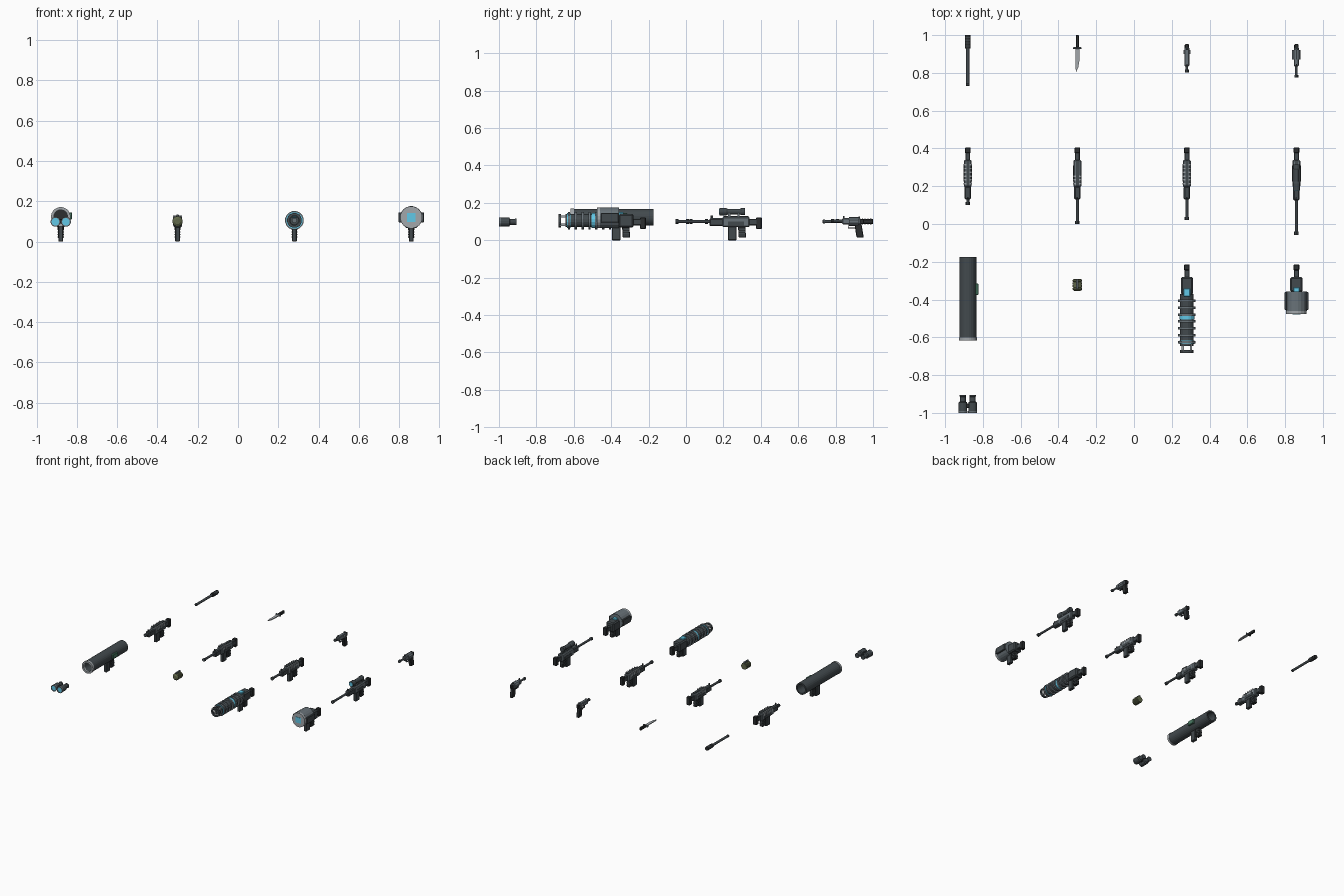
import bpy, bmesh, math

if "Cube" in bpy.data.objects:
    bpy.data.objects.remove(bpy.data.objects["Cube"])

def mat(name, r, g, b):
    m = bpy.data.materials.new(name)
    m.diffuse_color = (r, g, b, 1)
    m.use_nodes = True
    m.node_tree.nodes["Principled BSDF"].inputs["Base Color"].default_value = m.diffuse_color
    return m

DARK = mat("dark_metal", 0.055, 0.068, 0.075)
BLACK = mat("black_rubber", 0.025, 0.028, 0.03)
STEEL = mat("steel", 0.14, 0.17, 0.19)
PALE = mat("pale_steel", 0.36, 0.39, 0.41)
GLOW = mat("cyan_glow", 0.12, 0.58, 0.8)
OLIVE = mat("olive", 0.12, 0.14, 0.07)
GREEN = mat("green", 0.07, 0.2, 0.13)

def finish(name, bm, material):
    bmesh.ops.recalc_face_normals(bm, faces=bm.faces)
    me = bpy.data.meshes.new(name)
    bm.to_mesh(me)
    bm.free()
    me.materials.append(material)
    ob = bpy.data.objects.new(name, me)
    bpy.context.collection.objects.link(ob)
    return ob

def box(name, material, x, w, y0, y1, z0, z1, bevel=0.003, lean=0.0):
    """Box from y0..y1, z0..z1; lean shifts the bottom along y."""
    bm = bmesh.new()
    bmesh.ops.create_cube(bm, size=1)
    for v in bm.verts:
        low = v.co.z < 0
        v.co = (x + v.co.x * w, (y0 + y1) / 2 + v.co.y * (y1 - y0) + (lean if low else 0),
                z0 if low else z1)
    if bevel:
        bmesh.ops.bevel(bm, geom=bm.edges[:], offset=bevel, segments=1, affect='EDGES')
    return finish(name, bm, material)

def lathe(name, material, x, z, profile, sides=16, closed=False):
    """Turn (y, radius) points about the y direction."""
    bm = bmesh.new()
    rings = []
    for y, r in profile:
        ring = []
        for i in range(sides):
            a = 2 * math.pi * (i + 0.5) / sides
            ring.append(bm.verts.new((x + r * math.cos(a), y, z + r * math.sin(a))))
        rings.append(ring)
    pairs = list(zip(rings, rings[1:]))
    if closed:
        pairs.append((rings[-1], rings[0]))
    else:
        bm.faces.new(rings[0])
        bm.faces.new(rings[-1])
    for a, b in pairs:
        for i in range(sides):
            j = (i + 1) % sides
            bm.faces.new((a[i], a[j], b[j], b[i]))
    return finish(name, bm, material)

def rod(name, material, x, z, y0, y1, r, sides=16):
    return lathe(name, material, x, z, [(y0, r), (y1, r)], sides)

def pipe(name, material, x, z, y0, y1, r, inner, sides=16):
    return lathe(name, material, x, z, [(y0, r), (y1, r), (y1, inner), (y0, inner)], sides, True)

def handles(n, x, rear, top=0.075):
    """Ribbed grip and magazine shared by all long arms."""
    box(n + "_grip", BLACK, x, 0.026, rear - 0.127, rear - 0.088, 0.014, top, lean=0.004)
    for k in range(4):
        box(n + "_grip_rib", DARK, x, 0.030, rear - 0.123, rear - 0.086,
            0.02 + k * 0.012, 0.026 + k * 0.012, 0)
    box(n + "_magazine", DARK, x, 0.024, rear - 0.18, rear - 0.135, 0.0, top)

def stock(n, x, rear):
    box(n + "_stock", DARK, x, 0.026, rear - 0.075, rear - 0.02, 0.08, 0.115)
    box(n + "_butt", BLACK, x, 0.030, rear - 0.03, rear, 0.06, 0.122)

def long_gun(n, x, tip, ribs, guard_end=0.13):
    rear = 0.405
    stock(n, x, rear)
    handles(n, x, rear)
    box(n + "_receiver", STEEL, x, 0.042, 0.195, 0.34, 0.07, 0.125, 0.006)
    box(n + "_handguard", DARK, x, 0.034, guard_end, 0.2, 0.075, 0.118, 0.006)
    box(n + "_top_rail", DARK, x, 0.016, 0.2, 0.335, 0.122, 0.13, 0)
    for k in range(ribs):
        y = 0.21 + k * 0.02
        box(n + "_rib", PALE, x, 0.046, y, y + 0.007, 0.1, 0.128, 0)
    box(n + "_front_sight", DARK, x, 0.008, guard_end + 0.005, guard_end + 0.014, 0.115, 0.132, 0)
    rod(n + "_barrel", STEEL, x, 0.1, tip, guard_end + 0.01, 0.0085, 10)
    pipe(n + "_muzzle", DARK, x, 0.1, tip - 0.002, tip + 0.014, 0.0125, 0.006, 10)
    for s in (-1, 1):
        box(n + "_side_plate", DARK, x + s * 0.021, 0.004, 0.225, 0.31, 0.08, 0.1, 0)

C = (-0.88, -0.30, 0.28, 0.86)

# Baton
lathe("baton_shaft", DARK, C[0], 0.1, [(0.73, 0.008), (0.733, 0.0105), (0.742, 0.0105),
      (0.744, 0.009), (0.94, 0.009)], 12)
rod("baton_handle", BLACK, C[0], 0.1, 0.93, 1.0, 0.0145, 12)
for k in range(4):
    rod("baton_grip_ring", DARK, C[0], 0.1, 0.94 + k * 0.015, 0.946 + k * 0.015, 0.016, 12)

# Knife
bm = bmesh.new()
outline = [(-0.011, 0.935), (-0.011, 0.83), (-0.006, 0.805), (0.005, 0.83), (0.011, 0.865), (0.011, 0.935)]
face = bm.faces.new([bm.verts.new((C[1] + px, py, 0.097)) for px, py in outline])
ext = bmesh.ops.extrude_face_region(bm, geom=[face])
bmesh.ops.translate(bm, vec=(0, 0, 0.006), verts=[v for v in ext["geom"] if isinstance(v, bmesh.types.BMVert)])
finish("knife_blade", bm, PALE)
box("knife_guard", STEEL, C[1], 0.044, 0.926, 0.936, 0.092, 0.108, 0.002)
box("knife_handle", BLACK, C[1], 0.016, 0.934, 1.0, 0.089, 0.111)

# Pistol and revolver
for n, x, tip in (("pistol", C[2], 0.805), ("revolver", C[3], 0.777)):
    box(n + "_body", STEEL, x, 0.026, 0.835, 0.935, 0.085, 0.118, 0.004)
    box(n + "_rear", BLACK, x, 0.02, 0.925, 0.952, 0.088, 0.115)
    box(n + "_grip", BLACK, x, 0.024, 0.9, 0.938, 0.015, 0.09, lean=0.012)
    box(n + "_trigger_guard", DARK, x, 0.01, 0.865, 0.905, 0.064, 0.068, 0)
    box(n + "_trigger_guard_front", DARK, x, 0.01, 0.865, 0.869, 0.066, 0.09, 0)
    rod(n + "_barrel", STEEL, x, 0.103, tip, 0.84, 0.007, 10)
    pipe(n + "_muzzle", DARK, x, 0.103, tip - 0.002, tip + 0.013, 0.011, 0.005, 10)
    box(n + "_front_sight", DARK, x, 0.006, 0.84, 0.848, 0.115, 0.13, 0)
    box(n + "_rear_sight", DARK, x, 0.012, 0.922, 0.93, 0.115, 0.126, 0)
for s in (-1, 1):
    box("pistol_side_lug", PALE, C[2] + s * 0.015, 0.008, 0.9, 0.92, 0.097, 0.11, 0.001)
rod("revolver_cylinder", STEEL, C[3], 0.1, 0.872, 0.922, 0.0235, 10)

# Long arms
long_gun("submachine_gun", C[0], 0.103, 6)
long_gun("rifle", C[1], 0.002, 3)
long_gun("carbine", C[2], 0.022, 6)
long_gun("sniper", C[3], -0.055, 0, 0.125)
lathe("sniper_scope", DARK, C[3], 0.153, [(0.178, 0.02), (0.215, 0.02), (0.225, 0.015),
      (0.285, 0.015), (0.295, 0.019), (0.315, 0.019)], 12)
rod("sniper_scope_lens", GLOW, C[3], 0.153, 0.176, 0.18, 0.016, 12)
for y in (0.225, 0.275):
    box("sniper_scope_mount", STEEL, C[3], 0.02, y, y + 0.012, 0.122, 0.145, 0)

# Rocket launcher
x = C[0]
pipe("launcher_tube", DARK, x, 0.123, -0.605, -0.175, 0.0455, 0.034, 24)
pipe("launcher_front_ring", PALE, x, 0.123, -0.617, -0.6, 0.048, 0.034, 24)
rod("launcher_bore_plug", BLACK, x, 0.123, -0.46, -0.42, 0.035, 24)
box("launcher_sight", GREEN, x + 0.048, 0.016, -0.375, -0.315, 0.11, 0.145)
handles("launcher", x, -0.215, 0.085)

# Grenade
prof = [(-0.356, 0.014), (-0.35, 0.023)]
for k in range(4):
    y = -0.347 + k * 0.014
    prof += [(y, 0.026), (y + 0.009, 0.026), (y + 0.0105, 0.022), (y + 0.0125, 0.022)]
prof += [(-0.29, 0.023)]
lathe("grenade_body", OLIVE, C[1], 0.1, prof, 12)
box("grenade_lever", STEEL, C[1], 0.012, -0.345, -0.292, 0.122, 0.134, 0.002)

# Plasma gun
x = C[2]
stock("plasma", x, -0.215)
handles("plasma", x, -0.215)
box("plasma_receiver", DARK, x, 0.064, -0.375, -0.28, 0.068, 0.138, 0.008)
box("plasma_cell", GLOW, x, 0.036, -0.383, -0.342, 0.12, 0.148)
pipe("plasma_core", DARK, x, 0.105, -0.645, -0.37, 0.036, 0.02)
rod("plasma_emitter", STEEL, x, 0.105, -0.635, -0.6, 0.013, 12)
for k in range(7):
    y = -0.632 + k * 0.0365
    pipe("plasma_coil_ring", STEEL, x, 0.105, y, y + 0.013, 0.047, 0.034)
for y in (-0.635, -0.505):
    pipe("plasma_glow_band", GLOW, x, 0.105, y, y + 0.018, 0.041, 0.034)
pipe("plasma_front_ring", DARK, x, 0.105, -0.682, -0.668, 0.037, 0.024)
for i in range(4):
    a = math.pi / 4 + i * math.pi / 2
    px, pz = x + 0.031 * math.cos(a), 0.105 + 0.031 * math.sin(a)
    box("plasma_prong", PALE, px, 0.012, -0.676, -0.63, pz - 0.006, pz + 0.006, 0)

# Wide cannon
x = C[3]
stock("cannon", x, -0.215)
handles("cannon", x, -0.215)
box("cannon_receiver", DARK, x, 0.066, -0.36, -0.28, 0.068, 0.14, 0.008)
box("cannon_cell", GLOW, x, 0.032, -0.362, -0.335, 0.13, 0.15)
rod("cannon_drum", STEEL, x, 0.12, -0.46, -0.357, 0.056, 20)
rod("cannon_face", PALE, x, 0.12, -0.476, -0.458, 0.055, 20)
box("cannon_emitter", GLOW, x, 0.044, -0.479, -0.47, 0.098, 0.142, 0)
for s in (-1, 1):
    box("cannon_side_lug", DARK, x + s * 0.056, 0.014, -0.455, -0.36, 0.095, 0.145)

# Binoculars
x = C[0]
for s in (-1, 1):
    bx = x + s * 0.026
    lathe("binocular_barrel", DARK, bx, 0.098, [(-0.995, 0.0235), (-0.945, 0.0235),
          (-0.94, 0.016), (-0.915, 0.016), (-0.913, 0.018), (-0.905, 0.018)])
    pipe("binocular_rim", STEEL, bx, 0.098, -1.0, -0.99, 0.0245, 0.019)
    rod("binocular_lens", GLOW, bx, 0.098, -0.997, -0.994, 0.02)
box("binocular_bridge", BLACK, x, 0.03, -0.975, -0.95, 0.09, 0.112)
